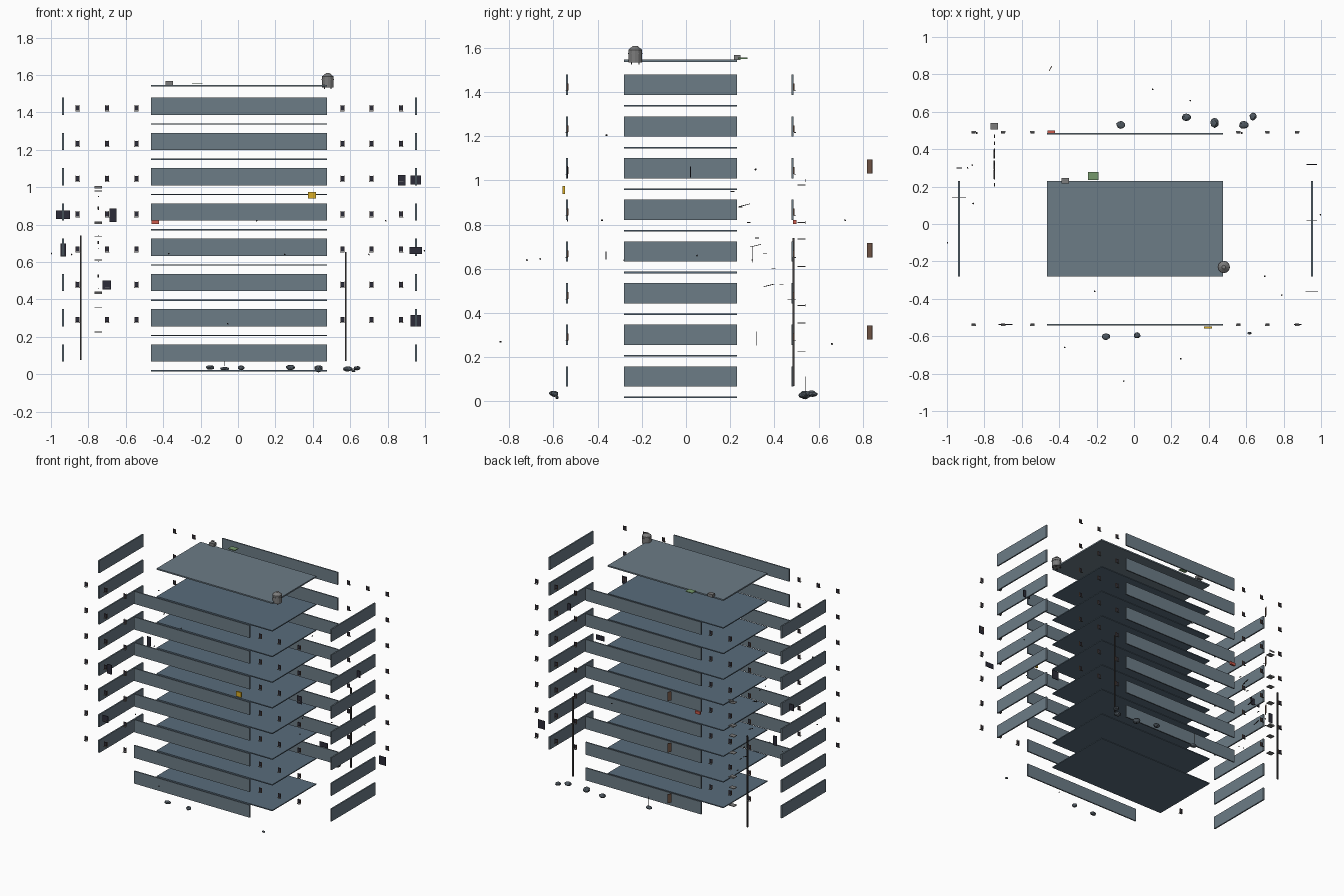
import bpy, math, random
from mathutils import Vector
random.seed(4)


def mat(name, r, g, b):
    m = bpy.data.materials.new(name)
    m.diffuse_color = (r, g, b, 1)
    return m


WALL = mat("blue_grey", .15, .20, .24)
FLOOR = mat("floor_blue", .10, .15, .20)
DARK = mat("dark", .025, .025, .04)
GREY = mat("grey", .2, .2, .2)
BROWN = mat("brown", .16, .09, .06)
STEEL = mat("steel", .05, .045, .045)
ROCK = mat("rubble", .08, .10, .12)
YELLOW = mat("yellow", .7, .42, .02)
RED = mat("red", .6, .1, .07)
GREEN = mat("green", .18, .32, .15)


def finish(name, m):
    o = bpy.context.object
    o.name = name
    o.data.materials.append(m)
    return o


def box(name, c, s, m, rot=(0, 0, 0)):
    bpy.ops.mesh.primitive_cube_add(size=1, location=c, rotation=rot)
    o = bpy.context.object
    o.scale = s
    return finish(name, m)


def cyl(name, c, r, h, m, n=12, r2=None):
    bpy.ops.mesh.primitive_cone_add(vertices=n, radius1=r, radius2=r if r2 is None else r2,
                                    depth=h, location=c)
    return finish(name, m)


CX, CY = .005, -.025
W, D = .94, .51

# exploded storeys: floor slabs and four wall panels each
for i in range(8):
    z = .018 + .1885 * i
    zp = .113 + .1885 * i
    box("floor_slab", (CX, CY, z), (W, D, .007), FLOOR)
    for y in (-.538, .483):
        box("long_wall", (CX, y, zp), (W, .009, .092), WALL)
    for x in (-.935, .951):
        box("end_wall", (x, CY, zp), (.010, D, .092), WALL)
    if i == 0:
        continue
    # windows blown outwards, with sill and lintel
    for y, s in ((-.535, -1), (.487, 1)):
        for x in (-.858, -.70, -.543, .558, .713, .872):
            zw = zp - .01
            box("window_glass", (x, y, zw), (.015, .004, .027), DARK)
            for dx in (-.009, .009):
                box("window_frame", (x + dx, y, zw), (.003, .007, .031), BROWN)
            box("window_sill", (x, y + s * .006, zw - .017), (.024, .010, .003), GREY)

# roof
box("roof", (CX, CY, 1.542), (W, D, .010), WALL)
box("roof_vent", (-.367, .232, 1.557), (.040, .030, .022), GREY)
box("roof_garden", (-.218, .257, 1.553), (.055, .043, .005), GREEN)

# water tank
cyl("tank_body", (.48, -.23, 1.562), .031, .058, GREY)
cyl("tank_band", (.48, -.23, 1.575), .033, .006, GREY)
cyl("tank_roof", (.48, -.23, 1.600), .032, .018, GREY, r2=.010)
for a in range(4):
    t = math.pi / 4 + a * math.pi / 2
    box("tank_leg", (.48 + .024 * math.cos(t), -.23 + .024 * math.sin(t), 1.54),
        (.006, .006, .03), STEEL)

# corner drain pipes
box("drain_pipe", (-.84, .487, .408), (.009, .009, .665), STEEL)
box("drain_pipe", (.576, .487, .362), (.009, .009, .585), STEEL)

# coloured fittings
box("yellow_box", (.396, -.553, .957), (.042, .012, .036), YELLOW)
box("red_awning", (-.442, .492, .812), (.040, .014, .020), RED)

# loose dark panels thrown off the walls
for x, y, z, w, h in ((-.935, .14, .852, .076, .047), (-.668, -.537, .850, .036, .070),
                      (-.935, .30, .663, .030, .070), (-.702, -.537, .476, .045, .048),
                      (.951, .02, 1.038, .055, .050), (.876, -.537, 1.038, .040, .056),
                      (.951, -.362, .661, .066, .036), (.951, .318, .285, .056, .062)):
    box("loose_panel", (x, y, z), (w, .004, h), DARK)

# shutters behind the building
for z in (.312, .685, 1.063):
    box("shutter", (-.447, .831, z), (.004, .027, .065), BROWN, (0, 0, -.5))

# fire escape landings, rails and stair flights
for z in (.225, .355, .435, .61, .735, .81, .98):
    box("escape_landing", (-.747, .522, z), (.042, .036, .004), GREY)
for z in (.435, .81, 1.0):
    box("escape_rail", (-.747, .54, z), (.042, .002, .012), GREY)
for y, z in ((.265, .888), (.315, .705), (.375, .525)):
    box("escape_flight", (-.747, y, z), (.006, .05, .003), STEEL, (.25, 0, 0))
for k in range(8):
    box("escape_step", (-.747, .21 + .037 * k, .95 - .07 * k), (.005, .018, .003), STEEL)

# rubble on the ground
for x, y, z, rx, ry, rz in ((-.15, -.602, .036, .024, .019, .013), (.017, -.595, .034, .019, .018, .014),
                            (-.07, .53, .029, .026, .022, .011), (.28, .57, .036, .025, .021, .015),
                            (.43, .54, .030, .024, .028, .020), (.588, .53, .028, .029, .022, .014),
                            (.637, .575, .032, .020, .023, .012), (.617, -.584, .018, .012, .008, .008)):
    bpy.ops.mesh.primitive_ico_sphere_add(subdivisions=2, radius=1, location=(x, y, z))
    o = finish("rubble", ROCK)
    for v in o.data.vertices:
        v.co *= random.uniform(.85, 1.03)
    o.scale = (rx, ry, rz)
box("twig", (-.07, .54, .078), (.003, .003, .07), STEEL)

# small flying debris
for x, y, z in ((-.997, -.10, .645), (.997, .05, .66), (-.89, .30, .64), (-.865, .315, 1.05),
                (.30, .66, .26), (.79, -.38, .82), (.70, -.28, .64), (-.37, -.66, .645),
                (.25, -.72, .64), (-.21, -.36, 1.205), (.10, .72, .82), (-.055, -.84, .27),
                (-.86, .11, .49)):
    box("debris", (x, y, z), (.006, .006, .006), STEEL, (.4, .3, random.random()))
